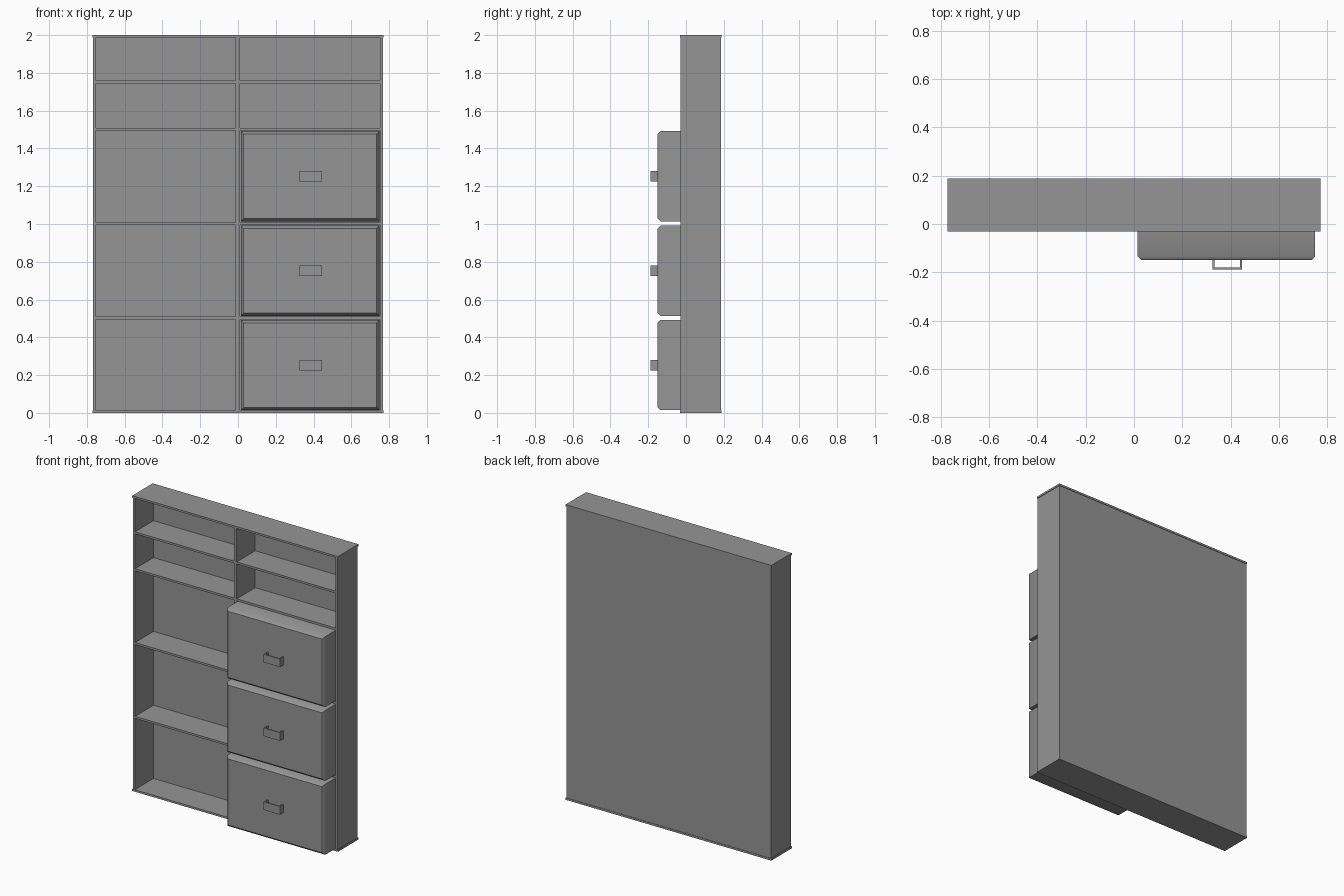
import bpy
import bmesh
from math import radians
from mathutils import Matrix, Vector

cube = bpy.data.objects.get("Cube")
if cube:
    bpy.data.objects.remove(cube)

grey = bpy.data.materials.new("cabinet grey")
grey.use_nodes = True
GREY = (0.3, 0.3, 0.3, 1)
grey.diffuse_color = GREY
grey.node_tree.nodes["Principled BSDF"].inputs["Base Color"].default_value = GREY


def box(name, x, y, z):
    """Box spanning the given (low, high) ranges."""
    spans = (x, y, z)
    centre = Vector([(a + b) / 2 for a, b in spans])
    size = [b - a for a, b in spans]
    bm = bmesh.new()
    bmesh.ops.create_cube(bm, size=1, matrix=Matrix.Translation(centre) @ Matrix.Diagonal((*size, 1)))
    mesh = bpy.data.meshes.new(name)
    bm.to_mesh(mesh)
    bm.free()
    mesh.materials.append(grey)
    obj = bpy.data.objects.new(name, mesh)
    bpy.context.collection.objects.link(obj)
    return obj


def chamfer_front(obj, width):
    """Cut the four front edges at an angle and shade them into the sides."""
    bm = bmesh.new()
    bm.from_mesh(obj.data)
    front = min(bm.faces, key=lambda f: f.calc_center_median().y)
    bmesh.ops.bevel(bm, geom=list(front.edges), offset=width, segments=1, affect='EDGES')
    bm.normal_update()
    bm.to_mesh(obj.data)
    bm.free()
    bpy.ops.object.select_all(action='DESELECT')
    obj.select_set(True)
    bpy.context.view_layer.objects.active = obj
    bpy.ops.object.shade_smooth_by_angle(angle=radians(50))
    for face in obj.data.polygons:
        if abs(face.normal.y) > 0.9:
            face.use_smooth = False


BOARD = 0.015
FRONT, BACK = -0.028, 0.185
SIDE = 0.767

# Outer case: top and bottom overhang the sides very slightly
for name, z in (("bottom_board", (0, 0.013)), ("top_board", (1.987, 2))):
    box(name, (-0.771, 0.771), (FRONT - 0.003, BACK + 0.003), z)
for name, s in (("left_side", 1), ("right_side", -1)):
    box(name, tuple(sorted((s * SIDE, s * (SIDE - BOARD)))), (FRONT, BACK), (0.013, 1.987))
box("back_panel", (-SIDE + BOARD, SIDE - BOARD), (BACK - BOARD, BACK), (0.013, 1.987))
box("centre_divider", (-0.012, 0.01), (FRONT, BACK - BOARD), (0.013, 1.987))

# Shelves in both columns
for i, z in enumerate((0.502, 1.002, 1.502, 1.752)):
    for name, x in (("left", (0.01, SIDE - BOARD)), ("right", (BOARD - SIDE, -0.012))):
        box(f"{name}_shelf_{i + 1}", x, (FRONT, BACK - BOARD), (z - 0.007, z + 0.007))

# Three pulled-out drawers with bracket handles
for i in range(3):
    z = 0.5 * i
    drawer = box(f"drawer_{i + 1}", (0.015, 0.749), (-0.15, 0.05), (z + 0.014, z + 0.492))
    chamfer_front(drawer, 0.015)
    height = (z + 0.225, z + 0.28)
    box(f"handle_bar_{i + 1}", (0.325, 0.446), (-0.189, -0.181), height)
    for name, x in (("right", 0.325), ("left", 0.438)):
        box(f"handle_{name}_post_{i + 1}", (x, x + 0.008), (-0.181, -0.15), height)
